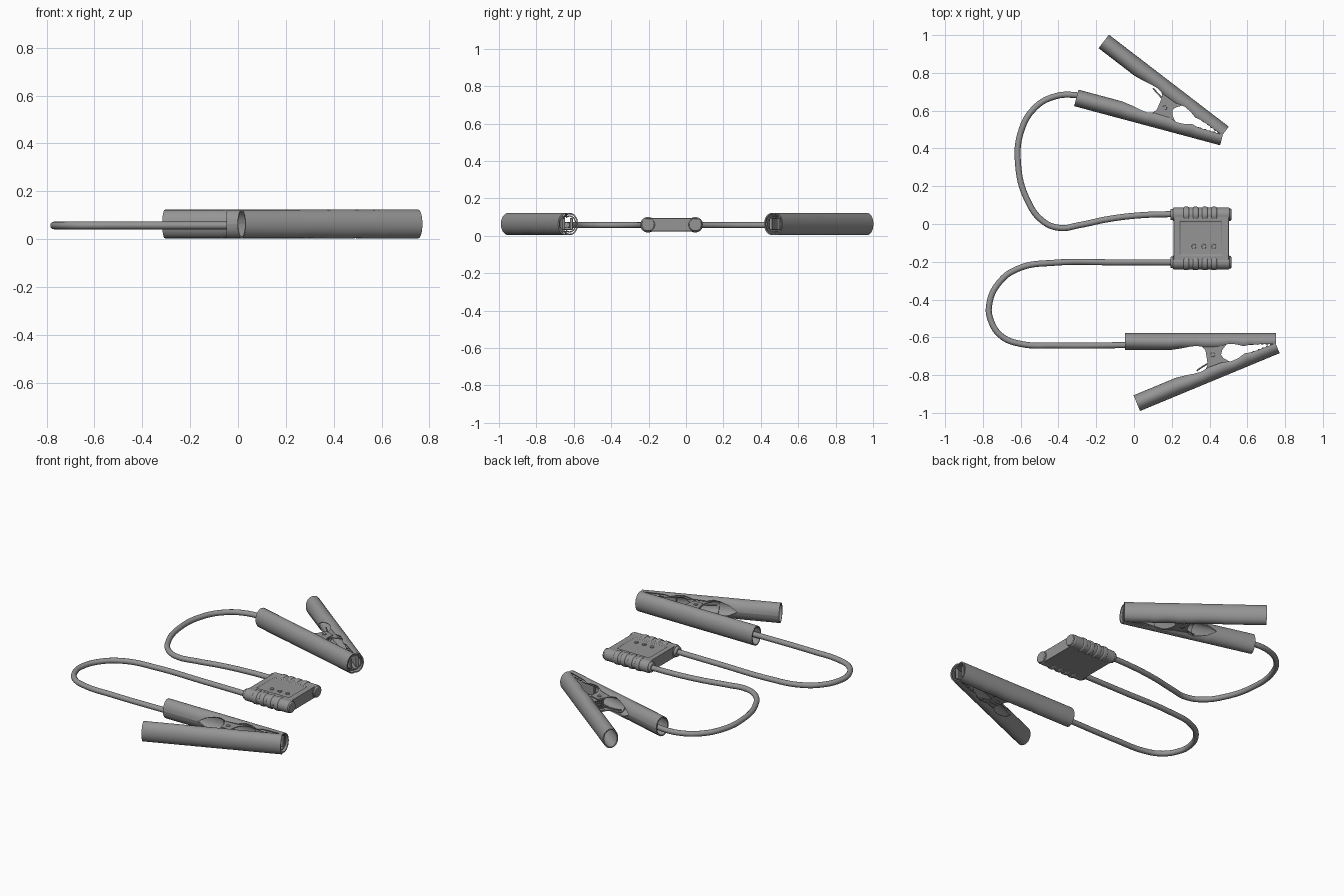
import bpy, bmesh, math
from mathutils import Matrix, Vector

if "Cube" in bpy.data.objects:
    bpy.data.objects.remove(bpy.data.objects["Cube"])

grey = bpy.data.materials.new("mid_grey")
grey.diffuse_color = (0.3, 0.3, 0.3, 1)
grey.use_nodes = True
grey.node_tree.nodes["Principled BSDF"].inputs["Base Color"].default_value = grey.diffuse_color
ZC = 0.063  # mid height of the clamps


def finish(bm, name, mat=Matrix(), bevel=0):
    bm.transform(mat)
    bmesh.ops.recalc_face_normals(bm, faces=bm.faces)
    me = bpy.data.meshes.new(name)
    bm.to_mesh(me)
    bm.free()
    me.materials.append(grey)
    ob = bpy.data.objects.new(name, me)
    bpy.context.collection.objects.link(ob)
    if bevel:
        m = ob.modifiers.new("bevel", 'BEVEL')
        m.width, m.segments, m.limit_method = bevel, 3, 'ANGLE'
    bpy.ops.object.select_all(action='DESELECT')
    ob.select_set(True)
    bpy.context.view_layer.objects.active = ob
    bpy.ops.object.shade_smooth_by_angle(angle=math.radians(35))
    return ob


def box(name, lo, hi, mat=Matrix(), bevel=0):
    bm = bmesh.new()
    lo, hi = Vector(lo), Vector(hi)
    size = Matrix.Diagonal((*(hi - lo), 1))
    bmesh.ops.create_cube(bm, size=1, matrix=Matrix.Translation((lo + hi) / 2) @ size)
    return finish(bm, name, mat, bevel)


def cylinder(name, centre, r, length, axis='Z', mat=Matrix(), bevel=0):
    bm = bmesh.new()
    rot = Matrix.Rotation(math.pi / 2, 4, 'Y') if axis == 'X' else Matrix()
    bmesh.ops.create_cone(bm, cap_ends=True, segments=32, radius1=r, radius2=r,
                          depth=length, matrix=Matrix.Translation(centre) @ rot)
    return finish(bm, name, mat, bevel)


def trough(name, stations, d0, b, wall, base, mat):
    """Oval tube along x, cut open on its inner (+y) side to the depth at each station."""
    bm = bmesh.new()
    n, rings = 24, []
    for x, d in stations:
        T = math.acos(max(-1, 1 - 2 * d / d0))
        ring = []
        for a, bb, sgn in ((d0 / 2, b, 1), (d0 / 2 - wall, b - wall, -1)):
            for i in range(n + 1):
                t = sgn * T * (2 * i / n - 1)
                ring.append(bm.verts.new((x, base + d0 / 2 - a * math.cos(t), bb * math.sin(t))))
        rings.append(ring)
    m = len(rings[0])
    for p, q in zip(rings, rings[1:]):
        for i in range(m):
            j = (i + 1) % m
            bm.faces.new((p[i], p[j], q[j], q[i]))
    for r in (rings[0], rings[-1]):  # end walls
        for i in range(n):
            bm.faces.new((r[i], r[i + 1], r[m - 2 - i], r[m - 1 - i]))
    return finish(bm, name, mat)


def plate(name, pts, z, t, mat):
    bm = bmesh.new()
    f = bm.faces.new([bm.verts.new((x, y, z - t / 2)) for x, y in pts])
    ext = bmesh.ops.extrude_face_region(bm, geom=[f])['geom']
    bmesh.ops.translate(bm, vec=(0, 0, t), verts=[v for v in ext if isinstance(v, bmesh.types.BMVert)])
    return finish(bm, name, mat)


def tube(name, pts, r, mat=Matrix()):
    cu = bpy.data.curves.new(name, 'CURVE')
    cu.dimensions, cu.bevel_depth, cu.bevel_resolution = '3D', r, 4
    cu.resolution_u, cu.use_fill_caps = 10, True
    s = cu.splines.new('BEZIER')
    s.bezier_points.add(len(pts) - 1)
    for p, co in zip(s.bezier_points, pts):
        p.co = mat @ Vector(co)
        p.handle_left_type = p.handle_right_type = 'AUTO'
    cu.materials.append(grey)
    ob = bpy.data.objects.new(name, cu)
    bpy.context.collection.objects.link(ob)


# --- clamps: handle is a closed sleeve, jaw half is an open channel
SLEEVE = [(0, .09), (.24, .09), (.29, .083), (.34, .073), (.38, .068), (.42, .075), (.50, .072),
          (.55, .058), (.59, .060), (.63, .070), (.66, .062), (.70, .060), (.80, .057)]
LINER = [(.36, .045), (.42, .058), (.52, .056), (.56, .044), (.62, .05), (.66, .054)] + \
        [(.68 + .012 * i, .048 if i % 2 else .054) for i in range(10)]
EAR = [(.39, .055), (.545, .05), (.515, .09), (.50, .15), (.44, .15), (.425, .09)]


def arm(name, mat, ear_z):
    trough(name + "_sleeve", SLEEVE, .09, .060, .007, 0, mat)
    trough(name + "_jaw_liner", LINER, .074, .046, .006, .009, mat)
    box(name + "_jaw_bar", (.60, .028, -.032), (.792, .044, .032), mat, .003)
    for s in (-1, 1):
        plate(name + "_pivot_ear", EAR, s * ear_z, .005, mat)


def clamp(name, mat):
    arm(name + "_fixed_arm", mat, .040)
    other = Matrix.Translation((.08, .413, 0)) @ Matrix.Rotation(math.radians(-22.5), 4, 'Z') \
        @ Matrix.Diagonal((1, -1, 1, 1))
    arm(name + "_moving_arm", mat @ other, .034)
    cylinder(name + "_pivot_pin", (.465, .115, 0), .012, .094, 'Z', mat, .002)
    coil = [(.465 + .022 * math.cos(i * math.pi / 4), .115 + .022 * math.sin(i * math.pi / 4),
             -.028 + .056 * i / 40) for i in range(41)]
    legs = [(.36, .045, -.028)], [(.38, .20, .028)]
    tube(name + "_spring", legs[0] + coil + legs[1], .004, mat)


clamp("upper_clamp", Matrix.Translation((-.317, .624, ZC)) @ Matrix.Rotation(math.radians(-15), 4, 'Z'))
clamp("lower_clamp", Matrix.Translation((-.048, -.577, ZC)) @ Matrix.Diagonal((1, -1, 1, 1)))

# --- cables
CZ = .057
upper = [(.22, .053), (.03, .046), (-.13, .027), (-.29, -.006), (-.39, -.021), (-.48, .013), (-.566, .13),
         (-.614, .32), (-.598, .49), (-.53, .61), (-.43, .672), (-.307, .682), (-.20, .652)]
lower = [(.22, -.203), (-.1, -.203), (-.42, -.205), (-.61, -.235), (-.714, -.31), (-.767, -.43),
         (-.757, -.513), (-.70, -.595), (-.598, -.635), (-.42, -.643), (-.05, -.641), (.08, -.638)]
for name, pts in (("upper_cable", upper), ("lower_cable", lower)):
    tube(name, [(x, y, CZ) for x, y in pts], .016)

# --- control box: slab with a recessed panel
BZ = .059
bm = bmesh.new()
bmesh.ops.create_cube(bm, size=1, matrix=Matrix.Translation((.356, -.076, BZ))
                      @ Matrix.Diagonal((.292, .256, .070, 1)))
bm.normal_update()
top = max(bm.faces, key=lambda f: f.normal.z)
bmesh.ops.inset_individual(bm, faces=[top], thickness=.03)
for v in top.verts:
    v.co.x = .465 if v.co.x > .356 else .242
    v.co.y = .015 if v.co.y > -.076 else -.165
bmesh.ops.inset_individual(bm, faces=[top], thickness=.004)
bmesh.ops.translate(bm, vec=(0, 0, -.007), verts=top.verts)
finish(bm, "control_box_body", bevel=.003)

# panel buttons
for i in range(3):
    cylinder("panel_button", (.317 + .053 * i, -.119, .088), .012, .010, bevel=.003)

# round side rails with grip ribs, end caps and cable collars
for y in (.050, -.203):
    cylinder("side_rail", (.356, y, BZ), .037, .300, 'X', bevel=.006)
    cylinder("rail_end_cap", (.507, y, BZ), .033, .016, 'X', bevel=.004)
    cylinder("cable_collar", (.203, y, BZ), .030, .022, 'X', bevel=.005)
    for i in range(4):
        cylinder("grip_rib", (.277 + .049 * i, y, BZ), .0415, .030, 'X', bevel=.007)
